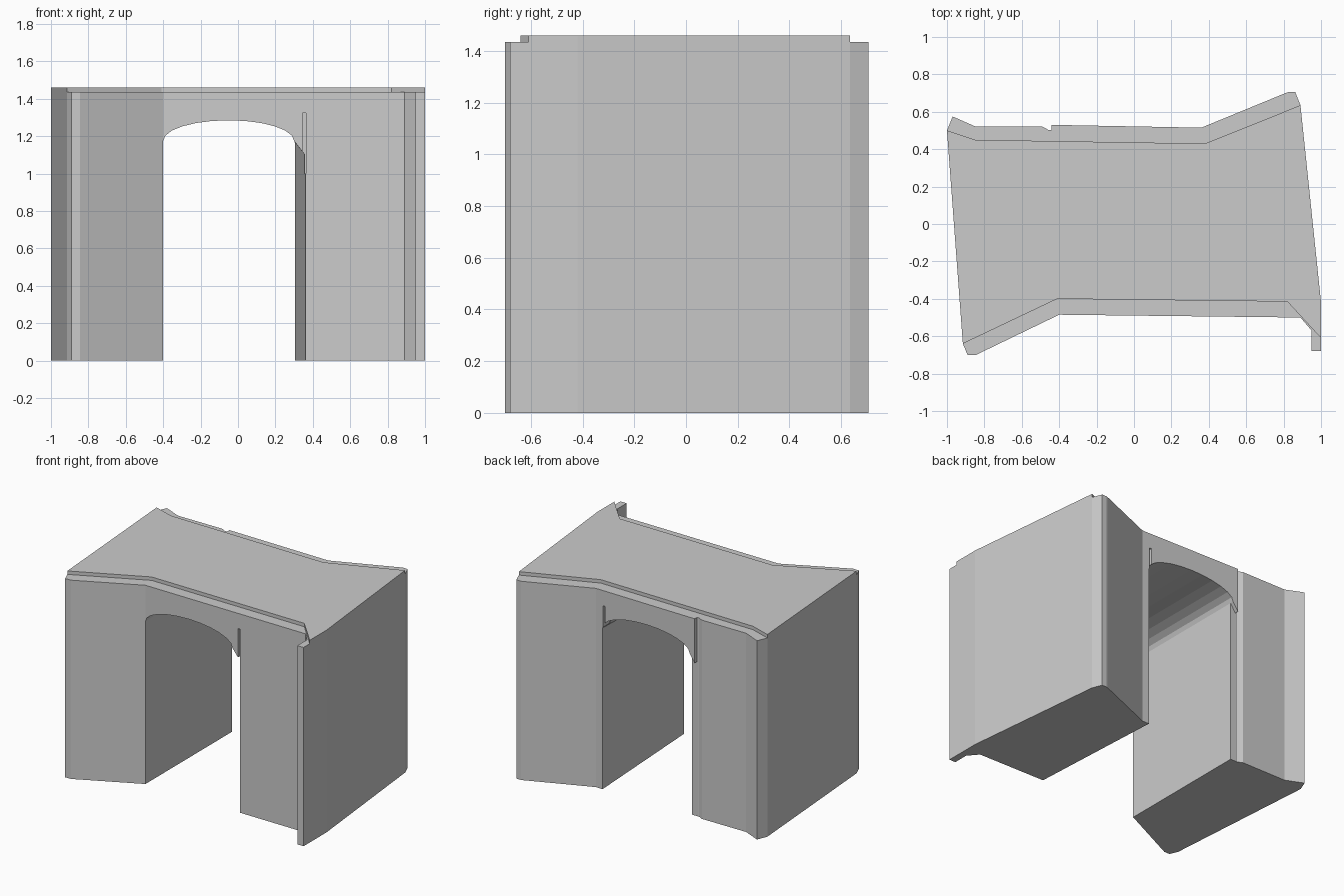
import bpy, bmesh, math

if "Cube" in bpy.data.objects:
    bpy.data.objects.remove(bpy.data.objects["Cube"])


def loft(name, a, b):
    """Solid between two matching loops of 3D points."""
    bm = bmesh.new()
    va = [bm.verts.new(p) for p in a]
    vb = [bm.verts.new(p) for p in b]
    n = len(va)
    bm.faces.new(va)
    bm.faces.new(vb[::-1])
    for i in range(n):
        j = (i + 1) % n
        bm.faces.new((va[i], vb[i], vb[j], va[j]))
    bmesh.ops.recalc_face_normals(bm, faces=bm.faces)
    me = bpy.data.meshes.new(name)
    bm.to_mesh(me)
    bm.free()
    ob = bpy.data.objects.new(name, me)
    bpy.context.collection.objects.link(ob)
    return ob


def plan(name, pts, z0, z1):
    return loft(name, [(x, y, z0) for x, y in pts], [(x, y, z1) for x, y in pts])


def elevation(name, pts, y0, y1):
    return loft(name, [(x, y0, z) for x, z in pts], [(x, y1, z) for x, z in pts])


def cut(target, cutter):
    """Apply a difference and remove the cutter."""
    m = target.modifiers.new("cut", 'BOOLEAN')
    m.object, m.operation, m.solver = cutter, 'DIFFERENCE', 'EXACT'
    cutter.hide_render = True
    bpy.context.view_layer.objects.active = target
    bpy.ops.object.modifier_apply(modifier=m.name)
    bpy.data.objects.remove(cutter)


# piers and spandrels: full outer outline, tunnel removed below
body = plan("arch_body", [
    (-1, .5), (-.97, .575), (-.845, .52), (-.49, .52), (-.455, .502), (-.44, .504),
    (-.44, .53), (.36, .515), (.81, .70), (.825, .705), (.862, .705), (.89, .635),
    (1, -.42), (1, -.68), (.95, -.68), (.95, -.57), (.89, -.50),
    (-.40, -.485), (-.845, -.70), (-.89, -.70), (-.915, -.64)], 0, 1.435)

# tunnel: straight vault, right wall slanting across its depth
arch = [(-.05 - .35 * math.cos(math.pi * i / 12), 1.175 + .11 * math.sin(math.pi * i / 12))
        for i in range(13)]
front = [(-.40, -.1)] + arch + [(.366, 1.09), (.366, -.1)]
back = [(-.40, -.1)] + arch + [(.301, 1.17), (.301, -.1)]
cut(body, loft("tunnel_cutter", [(x, -.6, z) for x, z in front],
               [(x, .6, z) for x, z in back]))

# narrow slots between the spandrels and the piers
cut(body, elevation("front_slot_cutter",
                    [(.345, 1.0), (.363, 1.0), (.363, 1.325), (.345, 1.325)], -.6, -.40))
cut(body, elevation("back_slot_cutter",
                    [(.285, 1.1), (.303, 1.1), (.303, 1.325), (.285, 1.325)], .44, .6))

# back left pier edge set behind the spandrel
cut(body, elevation("pier_edge_cutter",
                    [(-.45, -.1), (-.39, -.1), (-.39, 1.19), (-.45, 1.10)], .503, .6))

# raised deck
plan("deck", [(-1, .5), (-.85, .45), (.38, .43), (.89, .635), (1, -.42), (1, -.61),
              (.82, -.415), (-.41, -.40), (-.915, -.64)], 1.435, 1.46)
